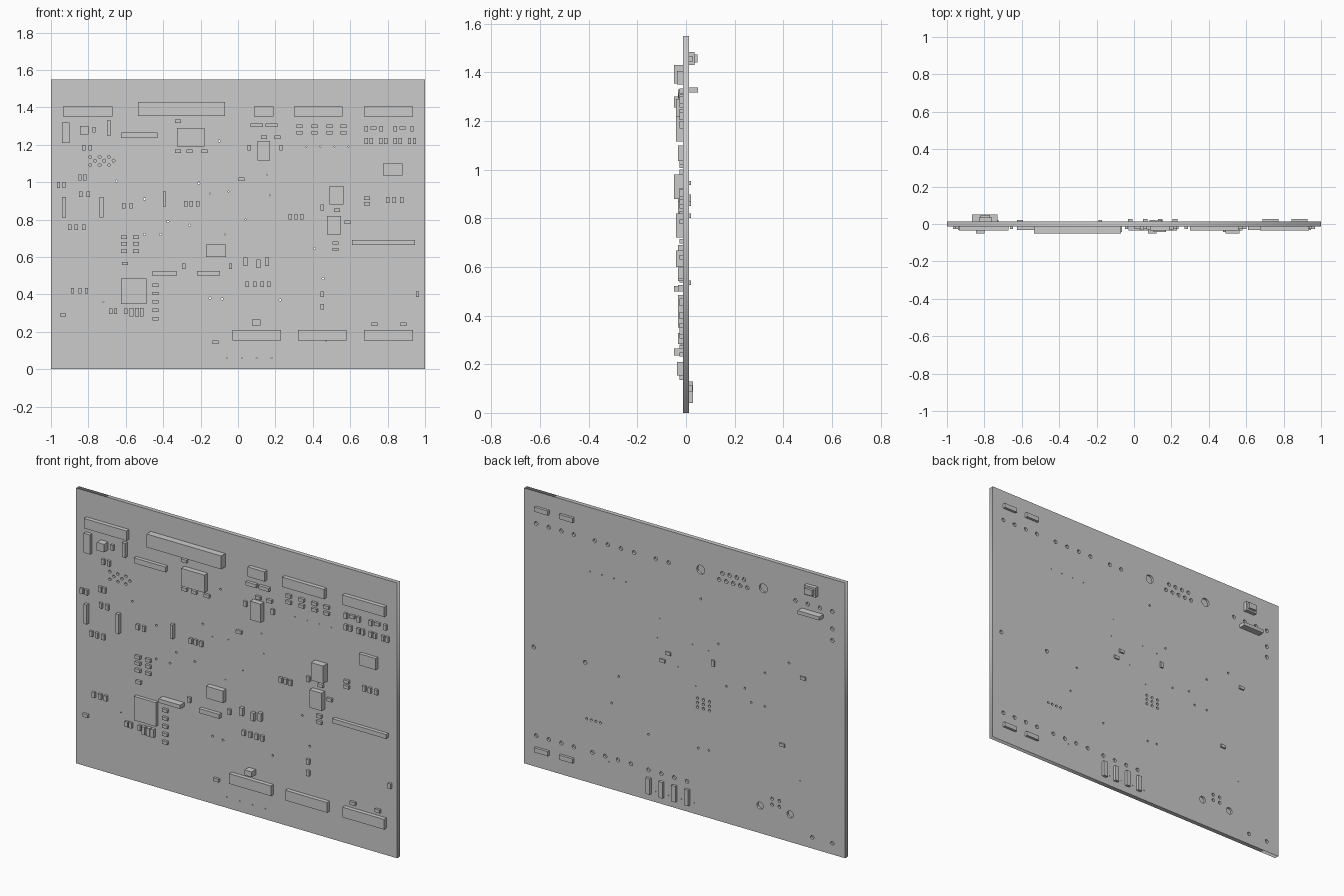
import bpy, bmesh, math
from mathutils import Matrix, Vector

FACE = 0.0125   # half board thickness
H = 1.55        # board height


def boxes(name, items, top, base=FACE, side=-1):
    """One object of boxes (x0, x1, z0, z1) standing off one board face."""
    bm = bmesh.new()
    for x0, x1, z0, z1 in items:
        m = (Matrix.Translation(((x0 + x1) / 2, side * (base + top) / 2, (z0 + z1) / 2))
             @ Matrix.Diagonal((x1 - x0, top - base, z1 - z0, 1)))
        bmesh.ops.create_cube(bm, size=1, matrix=m)
    me = bpy.data.meshes.new(name)
    bm.to_mesh(me)
    bm.free()
    ob = bpy.data.objects.new(name, me)
    bpy.context.collection.objects.link(ob)
    return ob


def chips(rows, w, h):
    """Expand {z: [x, ...]} into equal boxes."""
    return [(x - w / 2, x + w / 2, z - h / 2, z + h / 2) for z, xs in rows for x in xs]


def plate(name, y, holes):
    """Half of the board: filled outline with round holes (x, z, r)."""
    cu = bpy.data.curves.new(name, 'CURVE')
    cu.dimensions = '2D'
    cu.fill_mode = 'BOTH'
    cu.extrude = FACE / 2
    loops = [[(-1, 0), (1, 0), (1, H), (-1, H)]]
    for x, z, r in holes:
        n = 16 if r > 0.008 else 8
        loops.append([(x + r * math.cos(math.tau * i / n), z + r * math.sin(math.tau * i / n))
                      for i in range(n)])
    for pts in loops:
        s = cu.splines.new('POLY')
        s.points.add(len(pts) - 1)
        for p, (a, b) in zip(s.points, pts):
            p.co = (a, b, 0, 1)
        s.use_cyclic_u = True
    ob = bpy.data.objects.new(name, cu)
    bpy.context.collection.objects.link(ob)
    ob.rotation_euler.x = math.pi / 2
    ob.location.y = y
    bpy.ops.object.select_all(action='DESELECT')
    ob.select_set(True)
    bpy.context.view_layer.objects.active = ob
    bpy.ops.object.convert(target='MESH')


def row(x0, x1, n, z, r):
    return [(x0 + (x1 - x0) * i / (n - 1), z, r) for i in range(n)]


# Small through holes
vias = [(x, z, 0.006) for x, z in [
    (-.65, 1.005), (-.5, .91), (-.5, .72), (-.21, .995), (-.1, 1.22), (.41, .645), (-.15, .38),
    (-.085, .375), (.225, .37), (.455, .485), (-.375, .79), (-.415, .72), (-.26, .77)]]
vias += [(x, z, 0.003) for x, z in [
    (.155, 1.04), (-.05, .95), (-.15, .94), (-.07, .72), (-.72, .36), (.47, .15), (.17, .93), (.04, .80)]]
vias += row(-.06, .18, 4, .06, .003) + row(.365, .59, 4, 1.19, .003)

# Front blind holes: staggered cluster
front_holes = (row(-.79, -.69, 3, 1.135, .008) + row(-.765, -.665, 3, 1.115, .008)
               + row(-.79, -.69, 3, 1.092, .008))

# Back blind holes behind the connectors
back_holes = []
for x0, x1, n, z in [(.69, .925, 4, 1.37), (.315, .56, 4, 1.37), (.10, .18, 2, 1.37),
                     (-.92, -.69, 4, 1.368), (.69, .925, 4, .175), (.335, .575, 4, .175),
                     (-.015, .225, 4, .17), (-.37, -.235, 4, 1.40), (-.39, -.215, 5, 1.36),
                     (-.92, -.795, 2, .063), (.62, .94, 2, .67)]:
    back_holes += row(x0, x1, n, z, .011)
back_holes += [(-.92, 1.27, .011), (-.92, 1.205, .011)]
back_holes += [(x, z, .025) for x, z in [(-.10, 1.384), (-.49, 1.384)]]
back_holes += [(x, .155, .020) for x in (-.47, -.657)]
back_holes += [(x, z, .009) for x in (-.545, -.59) for z in (.18, .213)]
back_holes += [(x, z, .008) for x in (-.155, -.117, -.08) for z in (.605, .63, .655)]
back_holes += row(.525, .61, 4, .355, .007)

# Board
plate("board_front_layer", -FACE / 2, vias + front_holes)
plate("board_back_layer", FACE / 2, vias + back_holes)

# Edge connectors
boxes("wide_connector", [(-.535, -.07, 1.355, 1.43)], .05)
boxes("top_connectors", [(a, b, 1.35, 1.405) for a, b in
                         [(-.935, -.67), (.085, .19), (.30, .56), (.675, .935)]], .036)
boxes("bottom_connectors", [(a, b, .153, .21) for a, b in
                            [(-.03, .23), (.32, .58), (.675, .935)]], .036)

# Integrated circuits and larger parts, grouped by height
boxes("tall_parts", [(-.845, -.80, 1.255, 1.30), (.49, .565, .88, .98),
                     (-.46, -.325, .50, .522), (.075, .12, .235, .265)], .05)
boxes("large_chips", [(-.325, -.18, 1.19, 1.29), (.105, .17, 1.115, 1.22),
                      (.475, .55, .72, .82), (-.17, -.065, .60, .668)], .042)
boxes("flat_chips", [(.775, .88, 1.035, 1.10), (-.625, -.49, .35, .485)], .032)
boxes("pin_headers", [(-.94, -.90, 1.21, 1.32), (-.70, -.68, 1.25, 1.33),
                      (-.625, -.43, 1.235, 1.265), (.61, .945, .665, .69),
                      (-.22, -.095, .50, .525), (-.94, -.92, .81, .92),
                      (-.74, -.72, .81, .92), (-.40, -.385, .87, .95)], .033)

# Upright surface-mount parts
boxes("upright_passives", chips([
    (1.285, [.685, .765, .84, .93]), (1.28, [-.77]),
    (1.22, [.685, .712, .763, .79, .84, .867, .917, .944]),
    (1.185, [-.825, -.79, .06, .23]), (1.025, [-.845, -.82]), (.985, [-.96, -.93]),
    (.935, [-.84, -.80]), (.875, [-.61, -.572]), (.885, [-.28, -.25, -.215]),
    (.815, [.28, .31, .34]), (.865, [.45]), (.905, [.80, .835, .875]),
    (.76, [-.9, -.865, -.825]), (.55, [-.29, -.04]), (.455, [.05, .09, .13, .165]),
    (.42, [-.885, -.845, -.81]), (.40, [.45, .96]), (.335, [.45]),
    (.31, [-.68, -.655, -.60])], .018, .03), .026)
boxes("tall_capacitors", chips([(.575, [.04, .155]), (.565, [.11]),
                                (.305, [-.57, -.54, -.515])], .02, .045), .032)

# Sideways surface-mount parts
boxes("sideways_passives", chips([
    (1.325, [-.32]), (1.165, [-.32, -.26, -.18]), (1.24, [.14, .21]),
    (1.30, [.33, .41, .49, .565]), (1.265, [.33, .41, .49, .565]), (1.29, [.725, .88]),
    (1.015, [.02]), (.85, [.53]), (.915, [.69]), (.885, [.69]), (.785, [.585]),
    (.705, [-.61, -.545]), (.67, [-.61, -.545]), (.63, [-.61, -.545]), (.565, [-.605]),
    (.675, [.52]), (.64, [.52]), (.45, [-.44]), (.405, [-.44]), (.36, [-.44]),
    (.315, [-.44]), (.27, [-.44]), (.29, [-.935]), (.145, [-.12]), (.24, [.73, .885])],
    .032, .018), .026)
boxes("resistor_arrays", chips([(1.305, [.10, .18])], .065, .02), .03)

# Back side: socket, long header, bars and small parts
boxes("back_socket_base", [(-.83, -.76, 1.43, 1.483)], .034, side=1)
boxes("back_socket_plug", [(-.82, -.77, 1.44, 1.473)], .048, .034, 1)
boxes("back_long_header", [(-.865, -.73, 1.317, 1.337)], .05, side=1)
boxes("back_side_bars", chips([(1.455, [.73, .885]), (.10, [.73, .885])], .085, .026), .027, side=1)
boxes("back_bottom_bars", chips([(.085, [-.02, .06, .14, .22])], .026, .09), .028, side=1)
boxes("back_passives", chips([(.86, [.10]), (.81, [.135]), (.945, [-.74]), (.535, [-.61])],
                             .032, .018), .021, side=1)
boxes("back_upright_passive", chips([(.88, [-.18])], .018, .034), .021, side=1)
